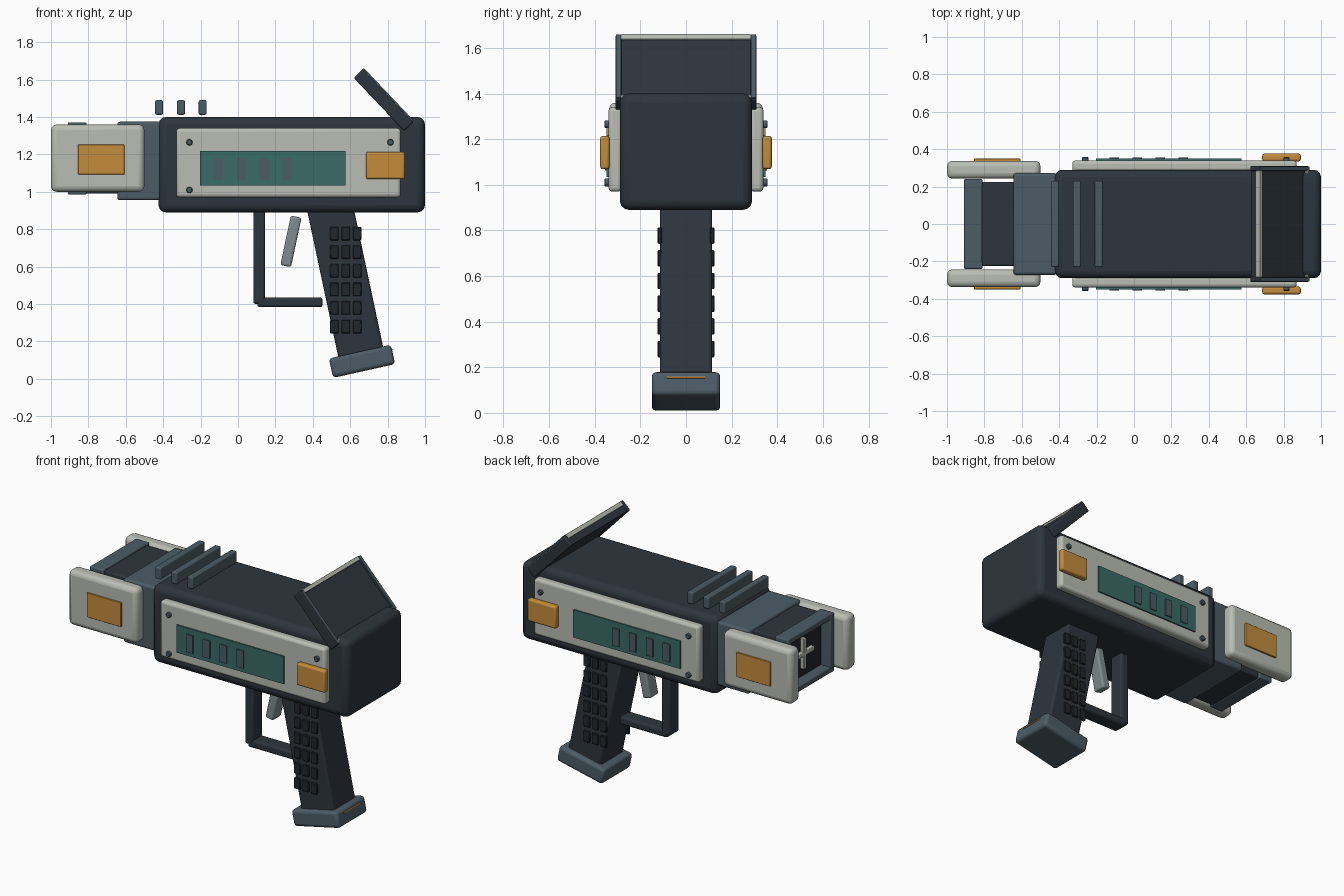
import bpy, bmesh, math
from mathutils import Matrix, Vector

if "Cube" in bpy.data.objects:
    bpy.data.objects.remove(bpy.data.objects["Cube"])


def material(name, hexcode):
    lin = []
    for i in (0, 2, 4):
        c = int(hexcode[i:i + 2], 16) / 255
        lin.append(c / 12.92 if c < 0.04045 else ((c + 0.055) / 1.055) ** 2.4)
    m = bpy.data.materials.new(name)
    m.diffuse_color = (*lin, 1)
    m.use_nodes = True
    m.node_tree.nodes["Principled BSDF"].inputs["Base Color"].default_value = m.diffuse_color
    return m


CHARCOAL = material("charcoal", "2D353D")
SLATE = material("slate", "4C5C66")
LIGHT = material("light_grey", "B9BDB3")
ORANGE = material("orange", "C48C3C")
TEAL = material("teal", "3A6B67")
STEEL = material("steel_grey", "7F8C8F")
BLACK = material("near_black", "20262B")


def finish(name, bm, mat, bevel, segments):
    bmesh.ops.recalc_face_normals(bm, faces=bm.faces)
    me = bpy.data.meshes.new(name)
    bm.to_mesh(me)
    bm.free()
    me.materials.append(mat)
    ob = bpy.data.objects.new(name, me)
    bpy.context.collection.objects.link(ob)
    if bevel:
        mod = ob.modifiers.new("bevel", 'BEVEL')
        mod.width, mod.segments = bevel, segments
        mod.limit_method = 'ANGLE'
        bpy.context.view_layer.objects.active = ob
        ob.select_set(True)
        bpy.ops.object.shade_smooth_by_angle(angle=math.radians(35))
        ob.select_set(False)
    return ob


def box(name, mat, x, y, z, bevel=0.0, pivot=(0, 0, 0), tilt=0.0, segments=3):
    """Box from (min, max) ranges, tilted about the y axis and moved to pivot."""
    bm = bmesh.new()
    size = Vector((abs(x[1] - x[0]), abs(y[1] - y[0]), abs(z[1] - z[0])))
    mid = Vector((sum(x) / 2, sum(y) / 2, sum(z) / 2))
    bmesh.ops.create_cube(bm, size=1, matrix=Matrix.Translation(mid) @ Matrix.Diagonal((*size, 1)))
    bm.transform(Matrix.Translation(pivot) @ Matrix.Rotation(math.radians(tilt), 4, 'Y'))
    return finish(name, bm, mat, bevel, segments)


def screw(name, x, y, z):
    bm = bmesh.new()
    bmesh.ops.create_cone(bm, cap_ends=True, segments=16, radius1=0.017, radius2=0.017, depth=0.03,
                          matrix=Matrix.Translation((x, y, z)) @ Matrix.Rotation(math.pi / 2, 4, 'X'))
    return finish(name, bm, SLATE, 0.004, 1)


# Main housing and front collar
box("main_body", CHARCOAL, (-0.425, 1.0), (-0.29, 0.29), (0.89, 1.40), 0.04)
box("front_collar", SLATE, (-0.645, -0.41), (-0.272, 0.272), (0.955, 1.375), 0.015)
box("inner_barrel", CHARCOAL, (-0.83, -0.62), (-0.225, 0.225), (0.99, 1.36), 0.01)

# Hollow muzzle frame with a light cross inside
for s, side in ((-1, "front"), (1, "back")):
    box(f"muzzle_post_{side}", SLATE, (-0.91, -0.81), (s * 0.2, s * 0.24), (0.985, 1.372), 0.008)
for z, level in ((1.005, "lower"), (1.352, "upper")):
    box(f"muzzle_rail_{level}", SLATE, (-0.908, -0.812), (-0.23, 0.23), (z - 0.02, z + 0.02), 0.008)
box("muzzle_recess", BLACK, (-0.84, -0.825), (-0.205, 0.205), (1.02, 1.34))
box("cross_bar", LIGHT, (-0.865, -0.838), (-0.1, 0.1), (1.165, 1.193), 0.004)
box("cross_post", LIGHT, (-0.866, -0.838), (-0.014, 0.014), (1.08, 1.28), 0.004)

# Top cooling fins
for i, x in enumerate((-0.422, -0.305, -0.189)):
    box(f"top_fin_{i}", SLATE, (x - 0.021, x + 0.021), (-0.23, 0.23), (1.412, 1.49), 0.008)

# Parts repeated on both sides
for s, side in ((-1, "front"), (1, "back")):
    def y(a, b):
        return (s * a, s * b)
    box(f"side_plate_{side}", LIGHT, (-0.33, 0.87), y(0.28, 0.34), (0.97, 1.34), 0.018)
    box(f"side_window_{side}", TEAL, (-0.202, 0.575), y(0.335, 0.349), (1.035, 1.217))
    for i in range(4):
        cx = -0.105 + i * 0.123
        box(f"window_bar_{side}_{i}", SLATE, (cx - 0.025, cx + 0.025), y(0.34, 0.356), (1.062, 1.178))
    for i, (px, pz) in enumerate(((-0.26, 1.265), (-0.26, 1.01), (0.815, 1.265))):
        screw(f"plate_screw_{side}_{i}", px, s * 0.343, pz)
    box(f"rear_latch_{side}", ORANGE, (0.685, 0.892), y(0.335, 0.376), (1.068, 1.214), 0.012)
    box(f"muzzle_pad_{side}", LIGHT, (-1.0, -0.5), y(0.242, 0.338), (1.0, 1.36), 0.03)
    box(f"pad_inlay_{side}", ORANGE, (-0.855, -0.607), y(0.33, 0.349), (1.093, 1.252), 0.003)
    # grip texture blocks
    for r in range(6):
        for c in range(3):
            cx, cz = 0.515 + c * 0.061, 0.777 - r * 0.0995
            box(f"grip_block_{side}_{r}_{c}", BLACK, (cx - 0.023, cx + 0.023), y(0.105, 0.125),
                (cz - 0.036, cz + 0.036), 0.004, segments=1)

# Raised rear sight flap, built flat and tilted
FLAP = dict(pivot=(0.78, 0, 1.494), tilt=46.5)
box("flap_panel", CHARCOAL, (-0.19, 0.19), (-0.288, 0.288), (-0.036, 0.024), 0.006, **FLAP)
for s, side in ((-1, "front"), (1, "back")):
    box(f"flap_rail_{side}", CHARCOAL, (-0.195, 0.195), (s * 0.283, s * 0.31), (-0.038, 0.032), 0.008, **FLAP)
    box(f"flap_rail_cap_{side}", SLATE, (-0.19, 0.19), (s * 0.286, s * 0.307), (0.03, 0.038), **FLAP)
for x, end in ((-0.183, "upper"), (0.183, "lower")):
    box(f"flap_strip_{end}", LIGHT, (x - 0.013, x + 0.013), (-0.285, 0.285), (0.008, 0.037), 0.004, **FLAP)

# Tilted grip with base cap
box("grip", CHARCOAL, (-0.123, 0.123), (-0.115, 0.115), (-0.43, 0.43), 0.015,
    pivot=(0.574, 0, 0.53), tilt=-12)
CAP = dict(pivot=(0.663, 0, 0.094), tilt=-12.5)
box("grip_base", SLATE, (-0.17, 0.17), (-0.15, 0.15), (-0.053, 0.053), 0.02, **CAP)
box("base_stripe", ORANGE, (0.165, 0.173), (-0.083, 0.083), (0.021, 0.029), **CAP)

# Trigger and guard
box("trigger", STEEL, (-0.029, 0.029), (-0.045, 0.045), (-0.135, 0.135), 0.012,
    pivot=(0.283, 0, 0.735), tilt=12)
box("guard_post", CHARCOAL, (0.082, 0.145), (-0.05, 0.05), (0.40, 0.92), 0.014)
box("guard_bar", CHARCOAL, (0.103, 0.452), (-0.05, 0.05), (0.383, 0.435), 0.014)
